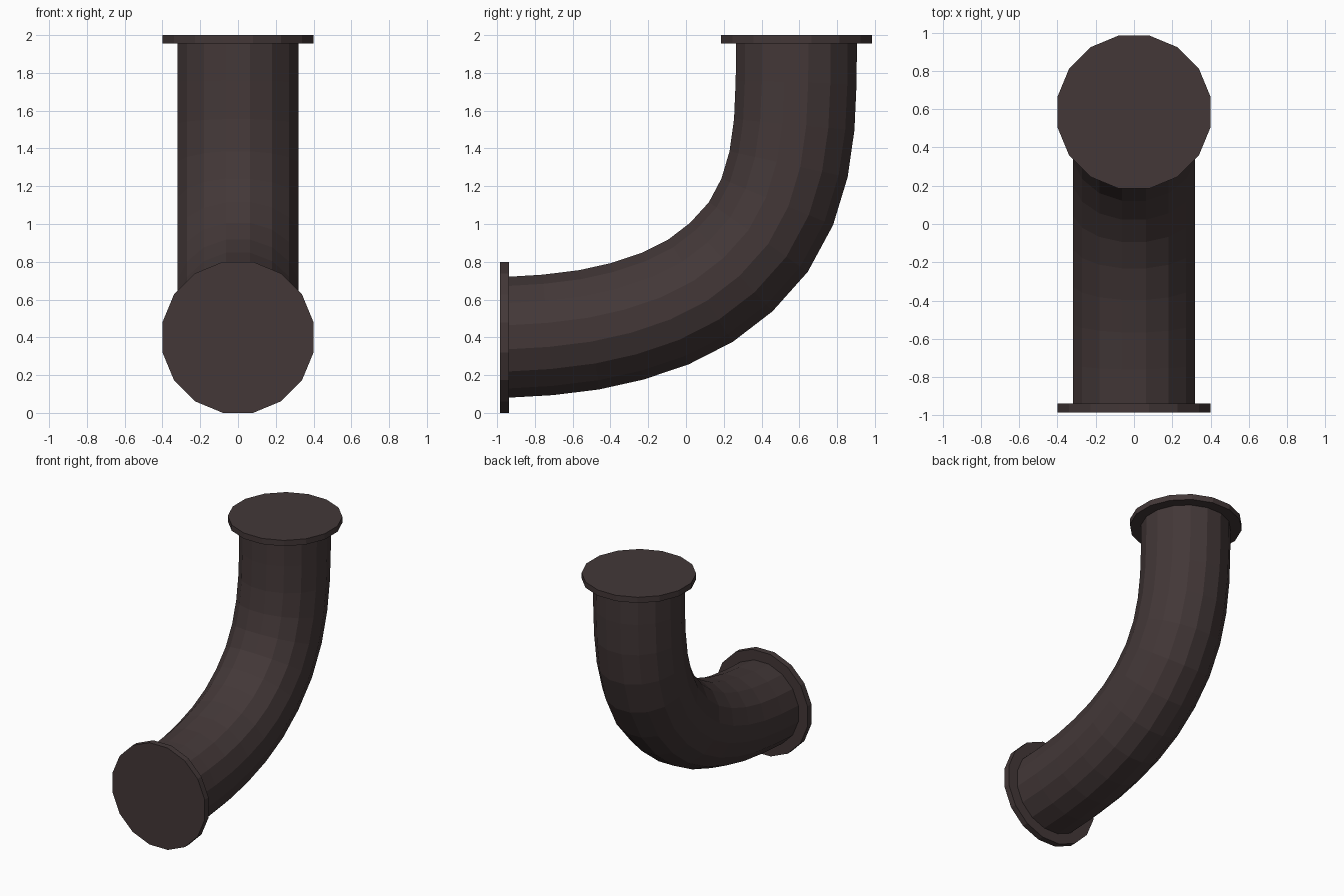
import bpy, bmesh, math
from mathutils import Vector

if "Cube" in bpy.data.objects:
    bpy.data.objects.remove(bpy.data.objects["Cube"])

SIDES = 16
X = Vector((1, 0, 0))

mat = bpy.data.materials.new("dark brown iron")
mat.diffuse_color = (0.056, 0.039, 0.039, 1)
mat.use_nodes = True
mat.node_tree.nodes["Principled BSDF"].inputs["Base Color"].default_value = mat.diffuse_color


def sweep(name, centres, tangents, apothem):
    """Sweep a 16-sided ring (flat sides facing the axes) along a path in the YZ plane."""
    radius = apothem / math.cos(math.pi / SIDES)
    bm = bmesh.new()
    rings = []
    for c, t in zip(centres, tangents):
        up = X.cross(t).normalized()
        ring = []
        for i in range(SIDES):
            a = 2 * math.pi * (i + 0.5) / SIDES
            ring.append(bm.verts.new(c + radius * (math.cos(a) * X + math.sin(a) * up)))
        rings.append(ring)
    for r0, r1 in zip(rings, rings[1:]):
        for i in range(SIDES):
            j = (i + 1) % SIDES
            bm.faces.new((r0[i], r0[j], r1[j], r1[i]))
    bm.faces.new(rings[0])
    bm.faces.new(rings[-1])
    bmesh.ops.recalc_face_normals(bm, faces=bm.faces)
    mesh = bpy.data.meshes.new(name)
    bm.to_mesh(mesh)
    bm.free()
    mesh.materials.append(mat)
    obj = bpy.data.objects.new(name, mesh)
    bpy.context.collection.objects.link(obj)
    return obj


# Curved pipe: centre line (y, z) from the front opening up to the top opening
path = [(-0.95, 0.4), (-0.73, 0.413), (-0.512, 0.44), (-0.31, 0.485),
        (-0.108, 0.553), (0.077, 0.647), (0.24, 0.772), (0.383, 0.931),
        (0.483, 1.117), (0.543, 1.316), (0.573, 1.526), (0.583, 1.75), (0.585, 1.97)]
pts = [Vector((0, y, z)) for y, z in path]
tans = [pts[i + 1] - pts[i - 1] for i in range(1, len(pts) - 1)]
tans = [Vector((0, 1, 0))] + tans + [Vector((0, 0, 1))]
sweep("elbow_pipe", pts, tans, 0.32)

# End flanges: thin closed discs
for name, start, direction, thick in (
        ("front_flange", Vector((0, -0.985, 0.4)), Vector((0, 1, 0)), 0.048),
        ("top_flange", Vector((0, 0.585, 2.0)), Vector((0, 0, -1)), 0.045)):
    sweep(name, [start, start + direction * thick], [direction] * 2, 0.4)
